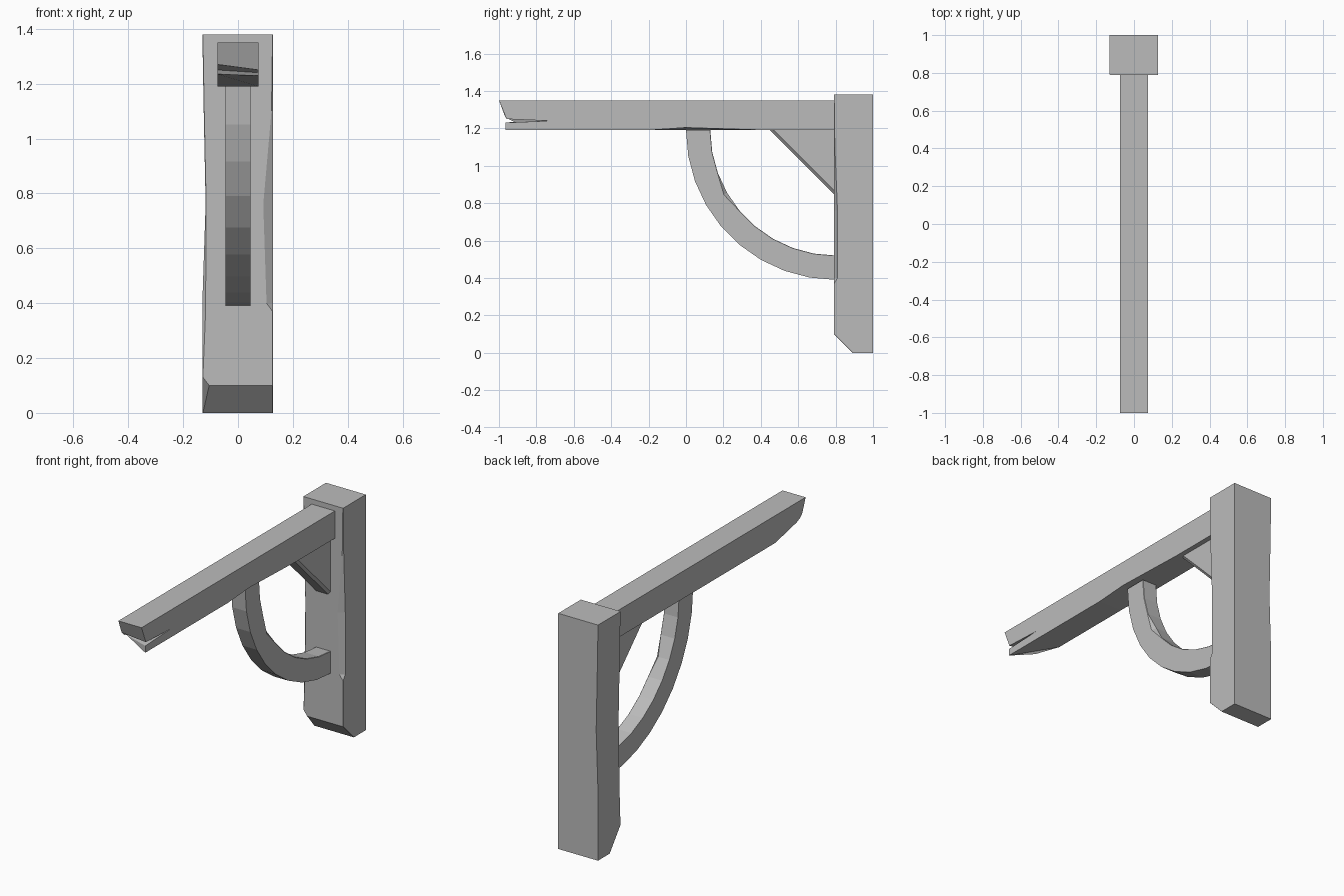
import bpy
import bmesh
from math import sin, cos, pi

cube = bpy.data.objects.get("Cube")
if cube:
    bpy.data.objects.remove(cube, do_unlink=True)

shade = 0.5
grey = bpy.data.materials.new("plain_grey")
grey.use_nodes = True
grey.diffuse_color = (shade, shade, shade, 1)
principled = grey.node_tree.nodes["Principled BSDF"]
principled.inputs["Base Color"].default_value = grey.diffuse_color


def loft(name, sections):
    """Bridge equal-sized cross-sections and cap both ends."""
    bm = bmesh.new()
    rings = [[bm.verts.new(point) for point in section] for section in sections]
    count = len(rings[0])
    for lower, upper in zip(rings, rings[1:]):
        for i in range(count):
            j = (i + 1) % count
            bm.faces.new((lower[i], lower[j], upper[j], upper[i]))
    bm.faces.new(rings[0])
    bm.faces.new(rings[-1])
    bmesh.ops.recalc_face_normals(bm, faces=bm.faces)
    mesh = bpy.data.meshes.new(name)
    bm.to_mesh(mesh)
    bm.free()
    mesh.materials.append(grey)
    obj = bpy.data.objects.new(name, mesh)
    bpy.context.scene.collection.objects.link(obj)


def side(x, profile):
    """Place a side-on profile at one x position."""
    return [(x, y, z) for y, z in profile]


# Post: hewn upright with worn front corners and a slanted foot
post_half, post_front, post_back, post_top = 0.13, 0.79, 1, 1.38
sliver = 0.002


def post_ring(z, waist=0, left_chip=sliver, right_chip=sliver, front=post_front):
    left, right = waist - post_half, post_half - sliver
    return [
        (left, post_back, z), (right, post_back, z),
        (right, front + min(right_chip, 0.02), z), (right - right_chip, front, z),
        (left + left_chip, front, z), (left, front + left_chip, z),
    ]


loft("post", [
    post_ring(0, front=post_front + 0.1),
    post_ring(0.1, left_chip=0.025),
    post_ring(0.13),
    post_ring(0.37, left_chip=0.012),
    post_ring(0.4, left_chip=0.012, right_chip=0.024),
    post_ring(0.76, waist=0.012, right_chip=0.036),
    post_ring(1.1, waist=0.005, right_chip=0.006),
    post_ring(post_top),
])

# Beam: split end on one side, broken lower corner on the other
beam_half, beam_top, beam_bottom = 0.075, 1.35, 1.19
joint = post_front + 0.03
top_edge = [(joint, beam_top), (-1, beam_top)]
split_end = [(-0.96, 1.25), (-0.73, 1.24), (-0.965, 1.23), (-0.965, beam_bottom)]
broken_end = [(-0.97, 1.27), (-0.95, 1.25), (-0.92, 1.235), (-0.72, beam_bottom)]


def beam_underside(wear):
    return [(-0.2, beam_bottom), (0, beam_bottom + wear),
            (post_front - 0.34, beam_bottom), (joint, beam_bottom)]


loft("beam", [
    side(-beam_half, top_edge + broken_end + beam_underside(wear=0)),
    side(beam_half, top_edge + split_end + beam_underside(wear=0.014)),
])

# Curved brace: quarter ring from the post up to the beam, inner edge worn
brace_half, outer_radius, inner_radius, steps = 0.046, 0.8, 0.67, 9


def brace_ring(angle, wear):
    def at(x, radius):
        return (x, outer_radius - radius * cos(angle), beam_bottom - radius * sin(angle))
    return [
        at(-brace_half, outer_radius), at(brace_half, outer_radius),
        at(brace_half, inner_radius + wear), at(brace_half - wear, inner_radius),
        at(-brace_half, inner_radius),
    ]


worn_step = 3
loft("curved_brace", [
    brace_ring(step * pi / 2 / steps, 0.02 if step == worn_step else sliver)
    for step in range(steps + 1)
])

# Gusset: triangular block in the corner, with a worn lower edge
gusset_reach = joint - 0.45


def gusset_profile(reach):
    return [(joint - reach, beam_bottom), (joint, beam_bottom),
            (joint, beam_bottom - reach)]


loft("gusset", [
    side(-brace_half, gusset_profile(gusset_reach)),
    side(brace_half - 0.015, gusset_profile(gusset_reach)),
    side(brace_half, gusset_profile(gusset_reach - 0.02)),
])
